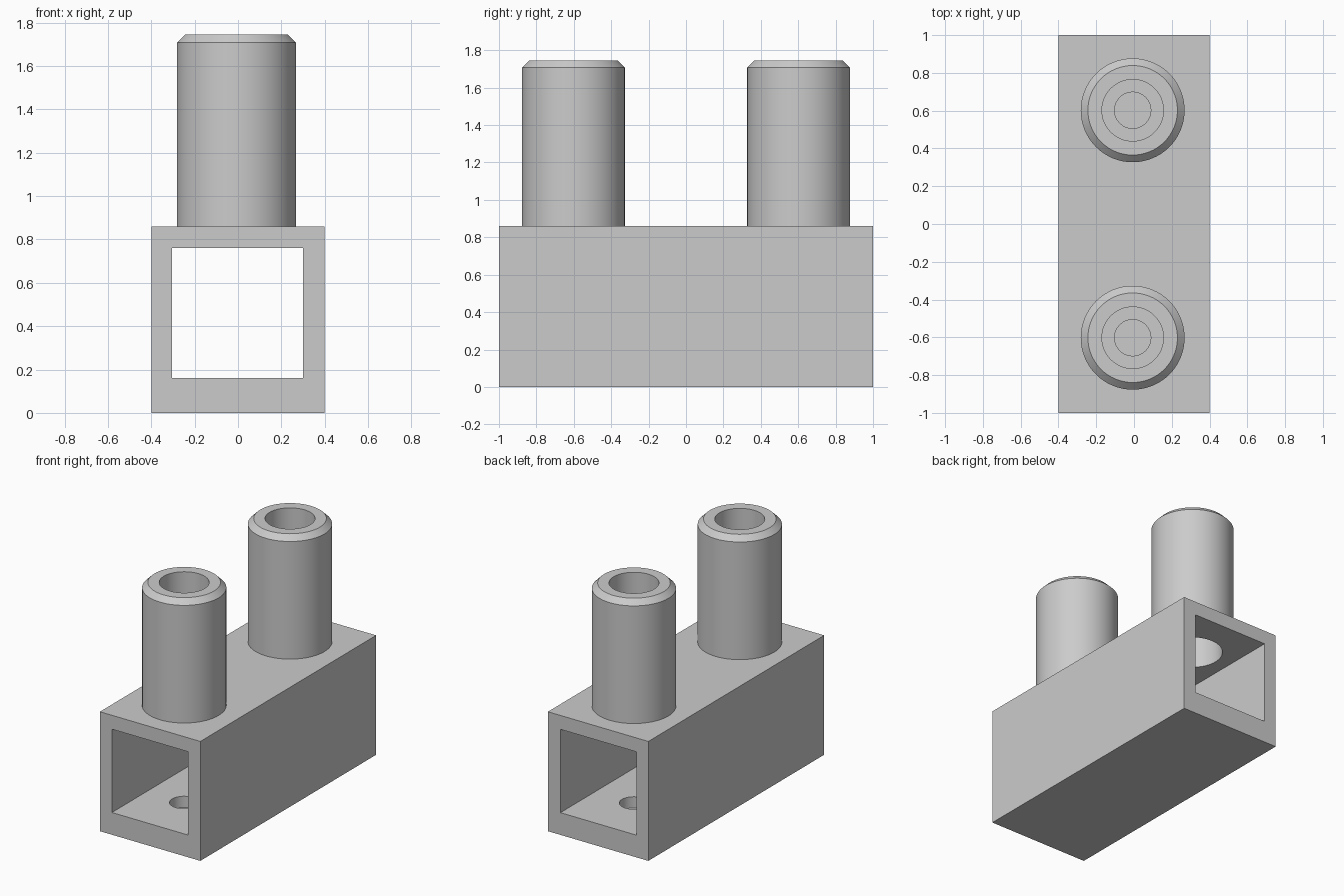
import bpy
import bmesh
import math
from mathutils import Matrix, Vector

cube = bpy.data.objects.get("Cube")
if cube:
    bpy.data.objects.remove(cube, do_unlink=True)

# Material
GREY = (0.6, 0.6, 0.6, 1)
grey = bpy.data.materials.new("plain grey")
grey.use_nodes = True
grey.diffuse_color = GREY
grey.node_tree.nodes["Principled BSDF"].inputs["Base Color"].default_value = GREY

HALF_X, TOP_Z = 0.4, 0.86
FLOOR_Z, CEILING_Z = 0.16, 0.76
TUBE_X, TUBE_Y = -0.007, 0.602
WIDE_BORE, NARROW_BORE, PIN_HOLE = 0.2, 0.163, 0.096
SEGMENTS = 64


def finish(name, bm):
    bmesh.ops.recalc_face_normals(bm, faces=bm.faces)
    mesh = bpy.data.meshes.new(name)
    bm.to_mesh(mesh)
    bm.free()
    mesh.materials.append(grey)
    obj = bpy.data.objects.new(name, mesh)
    bpy.context.collection.objects.link(obj)
    return obj


def box(name, low, high):
    low, high = Vector(low), Vector(high)
    bm = bmesh.new()
    matrix = Matrix.Translation((low + high) / 2) @ Matrix.Diagonal((*(high - low), 1))
    bmesh.ops.create_cube(bm, size=1, matrix=matrix)
    return finish(name, bm)


def cylinder(name, radius, y, z0, z1):
    bm = bmesh.new()
    bmesh.ops.create_cone(bm, cap_ends=True, segments=SEGMENTS, radius1=radius,
                          radius2=radius, depth=z1 - z0,
                          matrix=Matrix.Translation((TUBE_X, y, (z0 + z1) / 2)))
    return finish(name, bm)


def lathe(name, profile, y):
    bm = bmesh.new()
    rings = []
    for i in range(SEGMENTS):
        a = 2 * math.pi * i / SEGMENTS
        rings.append([bm.verts.new((TUBE_X + r * math.sin(a), y + r * math.cos(a), z))
                      for r, z in profile])
    for i, ring in enumerate(rings):
        following = rings[(i + 1) % SEGMENTS]
        for j in range(len(profile) - 1):
            bm.faces.new((ring[j], ring[j + 1], following[j + 1], following[j]))
    return finish(name, bm)


def smooth(obj):
    bpy.ops.object.select_all(action="DESELECT")
    obj.select_set(True)
    bpy.context.view_layer.objects.active = obj
    bpy.ops.object.shade_smooth_by_angle(angle=math.radians(30))


def cut(target, cutter):
    cutter.hide_render = True
    modifier = target.modifiers.new("cut", "BOOLEAN")
    modifier.operation = "DIFFERENCE"
    modifier.solver = "EXACT"
    modifier.object = cutter
    bpy.context.view_layer.objects.active = target
    bpy.ops.object.modifier_apply(modifier=modifier.name)
    bpy.data.objects.remove(cutter, do_unlink=True)


# Square channel, open at the front and back
body = box("channel_body", (-HALF_X, -1, 0), (HALF_X, 1, TOP_Z))
cut(body, box("channel_opening", (-0.304, -1.1, FLOOR_Z), (0.3, 1.1, CEILING_Z)))

# Bores through the ceiling and blind holes in the floor
for y in (-TUBE_Y, TUBE_Y):
    cut(body, cylinder("ceiling_cutter", WIDE_BORE, y, CEILING_Z - 0.1, TOP_Z + 0.1))
    cut(body, cylinder("floor_cutter", PIN_HOLE, y, FLOOR_Z / 2, FLOOR_Z + 0.1))
smooth(body)

# Hollow tubes with a chamfered rim and a stepped bore
tube_profile = [(0.275, TOP_Z), (0.275, 1.707), (0.237, 1.745), (NARROW_BORE, 1.745),
                (NARROW_BORE, 1.25), (WIDE_BORE, 1.25), (WIDE_BORE, TOP_Z)]
for name, y in (("front_tube", -TUBE_Y), ("back_tube", TUBE_Y)):
    smooth(lathe(name, tube_profile, y))
